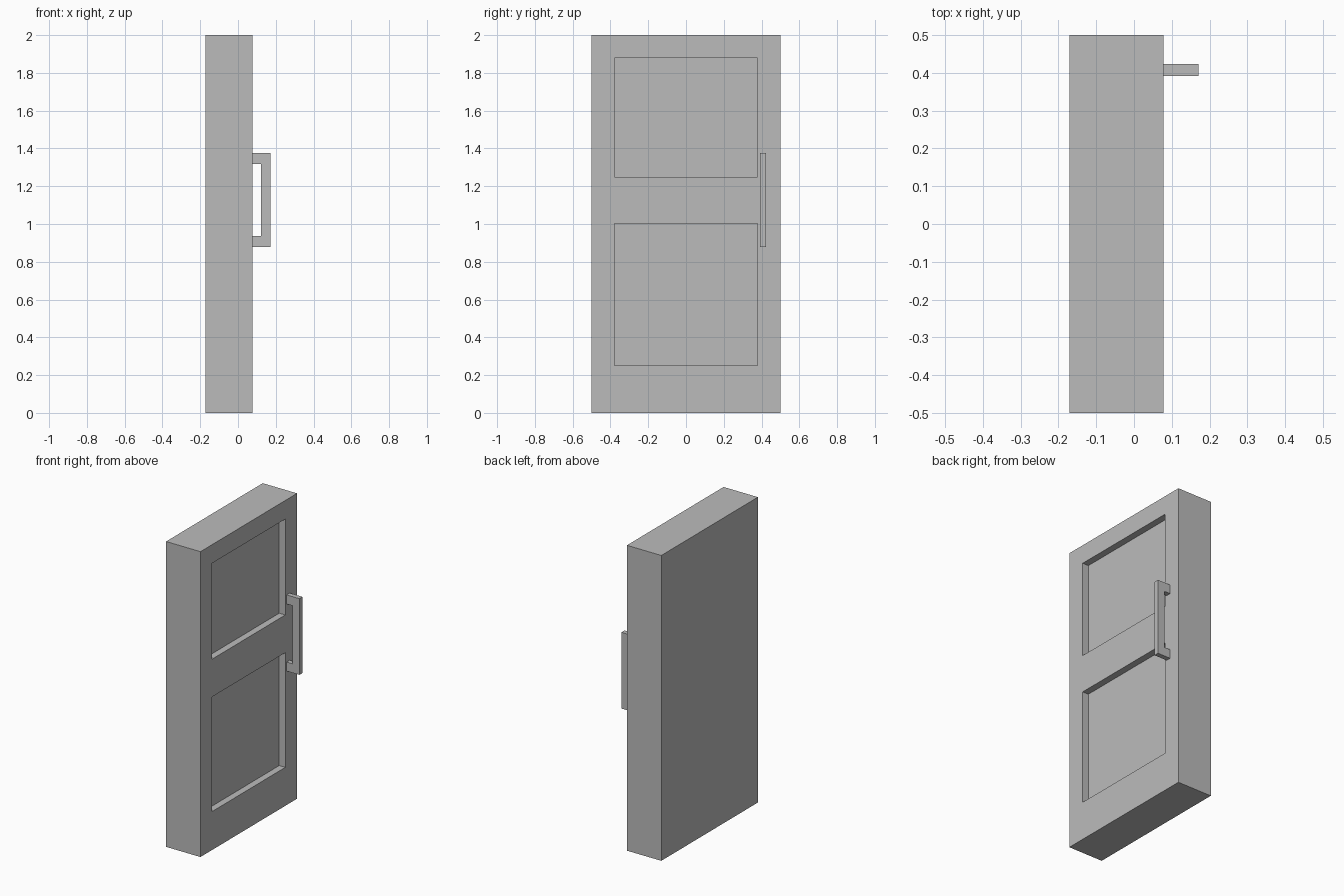
import bpy
import bmesh
from mathutils import Vector

default = bpy.data.objects.get("Cube")
if default:
    bpy.data.objects.remove(default, do_unlink=True)

# Single grey finish
grey = bpy.data.materials.new("plain grey")
grey.use_nodes = True
colour = (0.5, 0.5, 0.5, 1)
grey.diffuse_color = colour
grey.node_tree.nodes["Principled BSDF"].inputs["Base Color"].default_value = colour


def add_object(name, bm):
    bmesh.ops.recalc_face_normals(bm, faces=bm.faces)
    mesh = bpy.data.meshes.new(name)
    bm.to_mesh(mesh)
    bm.free()
    mesh.materials.append(grey)
    obj = bpy.data.objects.new(name, mesh)
    bpy.context.collection.objects.link(obj)
    return obj


def box(name, low, high):
    low, high = Vector(low), Vector(high)
    bm = bmesh.new()
    bmesh.ops.create_cube(bm, size=1)
    bmesh.ops.scale(bm, vec=high - low, verts=bm.verts)
    bmesh.ops.translate(bm, vec=(low + high) / 2, verts=bm.verts)
    return add_object(name, bm)


# Door slab
FACE = 0.078
RECESS = 0.044
door = box("door_slab", (-0.171, -0.5, 0), (FACE, 0.5, 2))

# Two sunken panels on the handle side
for name, bottom, top in (("lower", 0.252, 1.003), ("upper", 1.25, 1.878)):
    cutter = box(name + "_panel_cutter", (FACE - RECESS, -0.378, bottom), (FACE + 0.1, 0.378, top))
    cutter.hide_render = True
    cutter.hide_viewport = True
    cut = door.modifiers.new(name + " panel", 'BOOLEAN')
    cut.operation = 'DIFFERENCE'
    cut.solver = 'EXACT'
    cut.object = cutter

# Bake the recesses and drop the cutters
depsgraph = bpy.context.evaluated_depsgraph_get()
carved = bpy.data.meshes.new_from_object(door.evaluated_get(depsgraph))
cutters = [m.object for m in door.modifiers]
door.modifiers.clear()
door.data = carved
for cutter in cutters:
    bpy.data.objects.remove(cutter, do_unlink=True)

# Pull handle: a bracket profile extruded across its width
OUT, GRIP = 0.171, 0.122
profile = [(FACE, 0.877), (OUT, 0.877), (OUT, 1.376), (FACE, 1.376),
           (FACE, 1.317), (GRIP, 1.317), (GRIP, 0.936), (FACE, 0.936)]
bm = bmesh.new()
side = bm.faces.new([bm.verts.new((x, 0.392, z)) for x, z in profile])
pulled = bmesh.ops.extrude_face_region(bm, geom=[side])["geom"]
bmesh.ops.translate(bm, vec=(0, 0.032, 0),
                    verts=[v for v in pulled if isinstance(v, bmesh.types.BMVert)])
add_object("pull_handle", bm)
